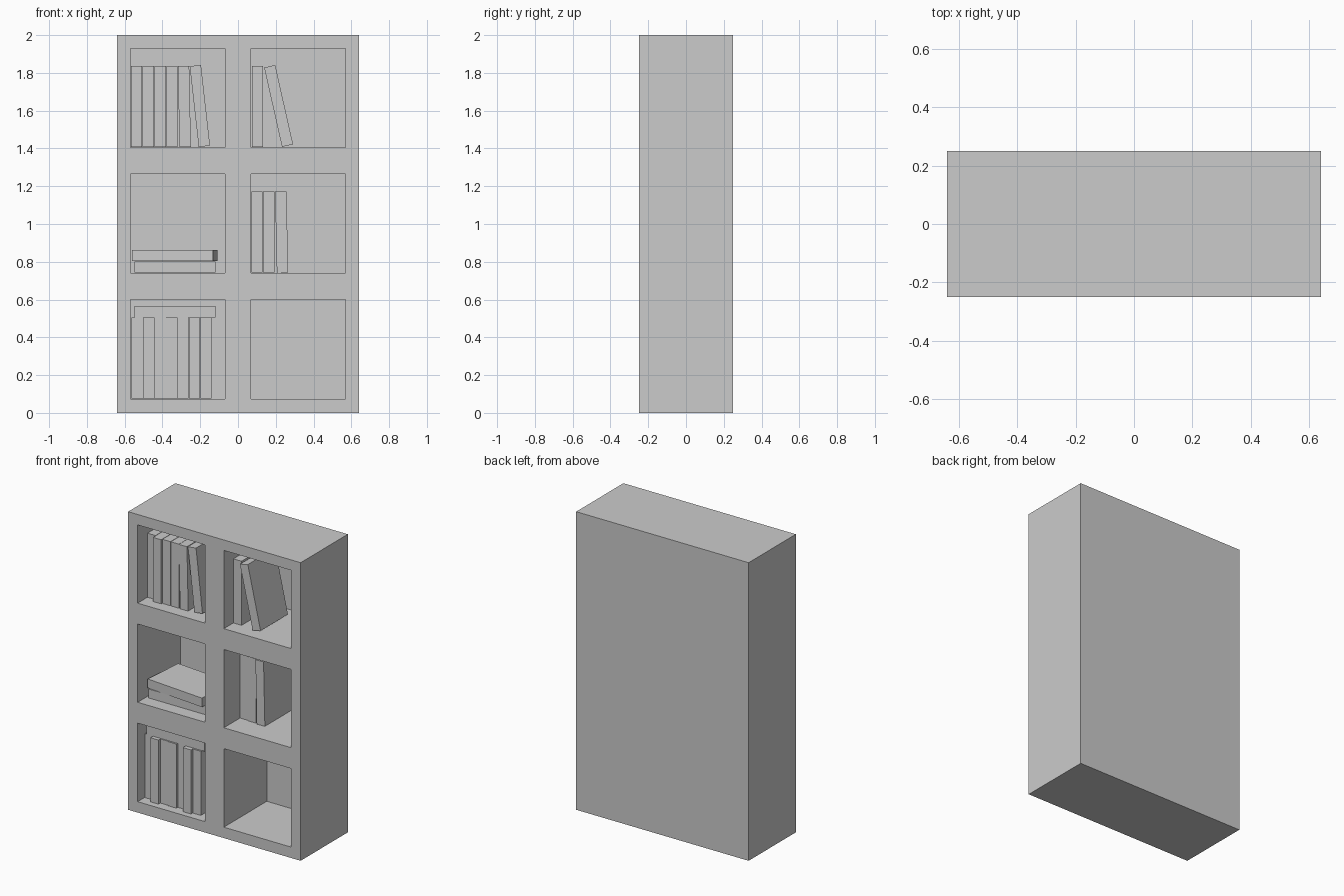
import bpy, bmesh
from math import radians

cube = bpy.data.objects.get("Cube")
if cube:
    bpy.data.objects.remove(cube, do_unlink=True)

GREY = (0.6, 0.6, 0.6, 1)
mat = bpy.data.materials.new("plain_grey")
mat.use_nodes = True
mat.diffuse_color = GREY
mat.node_tree.nodes["Principled BSDF"].inputs["Base Color"].default_value = GREY

FRONT, BACK, DEPTH = -0.25, 0.25, 0.455
BOOK_T, BOOK_D, BOOK_H = 0.06, 0.29, 0.43


def add_mesh(name, bm):
    mesh = bpy.data.meshes.new(name)
    bm.to_mesh(mesh)
    bm.free()
    mesh.materials.append(mat)
    obj = bpy.data.objects.new(name, mesh)
    bpy.context.collection.objects.link(obj)
    return obj


def bookcase():
    # Front lattice, with every second cell in each direction pushed in
    xs = (-0.64, -0.57, -0.07, 0.07, 0.57, 0.64)
    zs = (0, 0.073, 0.6, 0.74, 1.265, 1.405, 1.93, 2)
    bm = bmesh.new()
    grid = [[bm.verts.new((x, FRONT, z)) for z in zs] for x in xs]
    cells = []
    for i in range(len(xs) - 1):
        for j in range(len(zs) - 1):
            face = bm.faces.new((grid[i][j], grid[i + 1][j],
                                 grid[i + 1][j + 1], grid[i][j + 1]))
            if i % 2 and j % 2:
                cells.append(face)
    rim = [e for e in bm.edges if e.is_boundary]
    # Compartments
    pushed = bmesh.ops.extrude_discrete_faces(bm, faces=cells)["faces"]
    bmesh.ops.translate(bm, verts=[v for f in pushed for v in f.verts],
                        vec=(0, DEPTH, 0))
    # Outer walls and back panel
    ext = bmesh.ops.extrude_edge_only(bm, edges=rim)["geom"]
    verts = [g for g in ext if isinstance(g, bmesh.types.BMVert)]
    bmesh.ops.translate(bm, verts=verts, vec=(0, BACK - FRONT, 0))
    bmesh.ops.holes_fill(bm, edges=[e for e in bm.edges if e.is_boundary], sides=0)
    bmesh.ops.recalc_face_normals(bm, faces=bm.faces)
    add_mesh("bookcase", bm)


def book(name, x, z, setback, tilt=0, yaw=0, lying=False):
    # x and z are the middle of the book; setback is from the front of the case
    bm = bmesh.new()
    bmesh.ops.create_cube(bm, size=1)
    size = (BOOK_H, BOOK_D, BOOK_T) if lying else (BOOK_T, BOOK_D, BOOK_H)
    bmesh.ops.scale(bm, vec=size, verts=bm.verts)
    obj = add_mesh(name, bm)
    obj.location = (x, FRONT + setback + BOOK_D / 2, z)
    obj.rotation_euler = (0, radians(tilt), radians(yaw))


def row(name, start, z, setbacks, step=0.0625):
    for i, setback in enumerate(setbacks):
        book(f"{name}_{i + 1}", start + step * i, z, setback)


bookcase()

# Top shelf
row("top_left_book", -0.537, 1.622, (0.1, 0.07, 0.08, 0.08))
book("top_left_loose_book", -0.284, 1.622, 0.078, tilt=-1.2)
book("top_left_leaning_book", -0.202, 1.625, 0.085, tilt=-6.4)
row("top_right_book", 0.103, 1.622, (0.097,))
book("top_right_leaning_book", 0.215, 1.625, 0.073, tilt=-12.7)

# Middle shelf
book("lower_lying_book", -0.333, 0.772, 0.086, lying=True)
book("upper_lying_book", -0.335, 0.833, 0.075, yaw=-5, lying=True)
row("middle_right_book", 0.101, 0.957, (0.168, 0.163))
book("middle_right_loose_book", 0.231, 0.957, 0.155, tilt=-1.3)

# Bottom shelf
row("bottom_book", -0.534, 0.29, (0.07, 0.04, 0.06, 0.055, 0.07, 0.037, 0.055), 0.0608)
book("stacked_lying_book", -0.333, 0.536, 0.065, lying=True)
